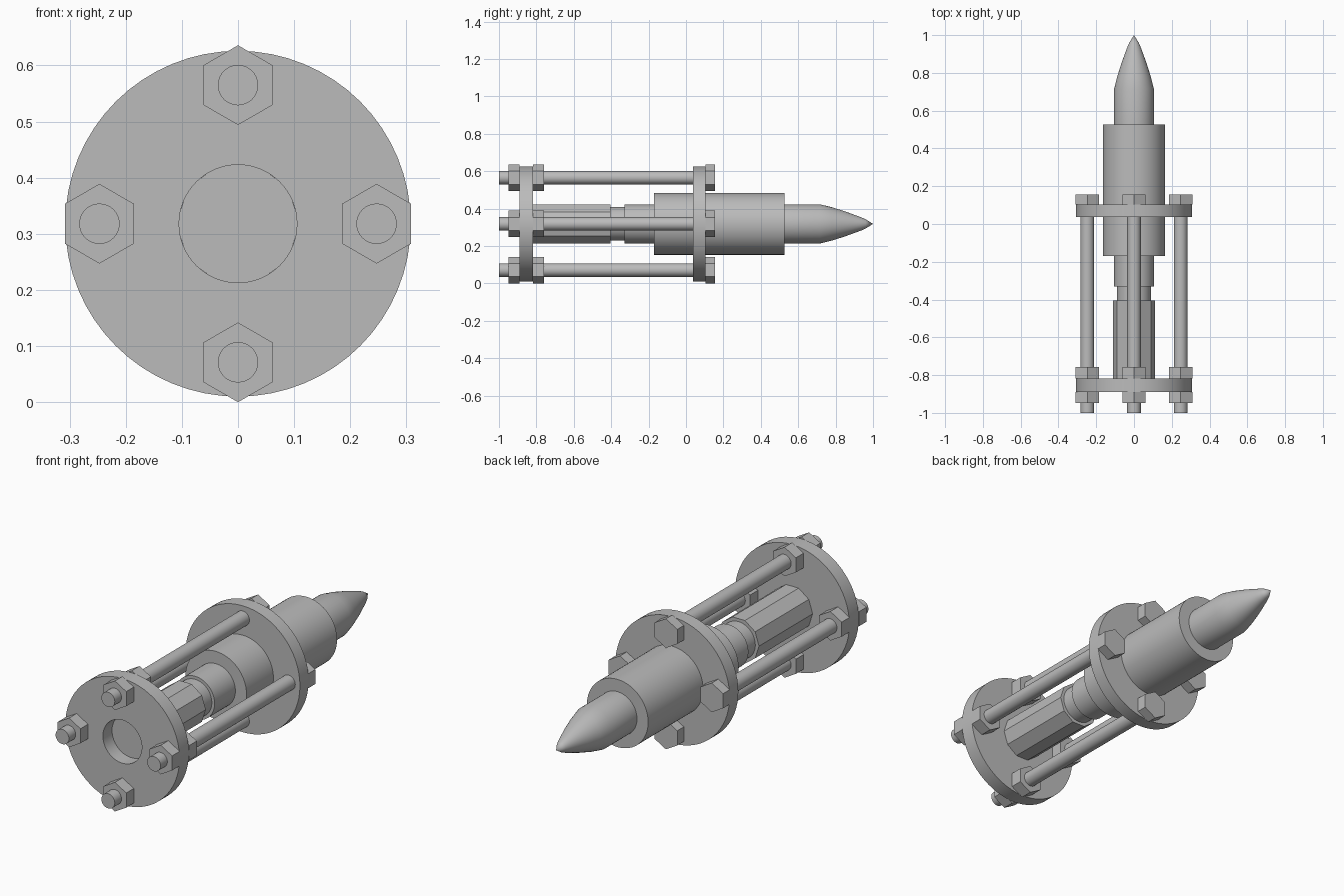
import bpy, bmesh, math
from mathutils import Vector

cube = bpy.data.objects.get("Cube")
if cube:
    bpy.data.objects.remove(cube, do_unlink=True)

AXIS_Z = 0.318      # height of the long axis
BOLT_CIRCLE = 0.247

metal = bpy.data.materials.new("grey_metal")
metal.use_nodes = True
colour = (0.5, 0.5, 0.5, 1)
metal.diffuse_color = colour
metal.node_tree.nodes["Principled BSDF"].inputs["Base Color"].default_value = colour


def turned(name, profile, sides=64, x=0, z=0, phase=0, closed=False, smooth=True):
    """Spin (radius, y) points about a line parallel to y."""
    bm = bmesh.new()
    rings = []
    for r, y in profile:
        if r == 0:
            rings.append([bm.verts.new((0, y, 0))] * sides)
            continue
        ring = []
        for i in range(sides):
            a = phase + math.tau * i / sides
            ring.append(bm.verts.new((r * math.cos(a), y, r * math.sin(a))))
        rings.append(ring)
    pairs = list(zip(rings, rings[1:]))
    if closed:
        pairs.append((rings[-1], rings[0]))
    for a, b in pairs:
        for i in range(sides):
            j = (i + 1) % sides
            corners = list(dict.fromkeys((a[i], a[j], b[j], b[i])))
            bm.faces.new(corners)
    if not closed:
        for ring in (rings[0], rings[-1]):
            if ring[0] is not ring[1]:
                bm.faces.new(ring)
    bmesh.ops.recalc_face_normals(bm, faces=bm.faces)
    mesh = bpy.data.meshes.new(name)
    bm.to_mesh(mesh)
    bm.free()
    mesh.materials.append(metal)
    obj = bpy.data.objects.new(name, mesh)
    bpy.context.collection.objects.link(obj)
    obj.location = Vector((x, 0, AXIS_Z + z))
    if smooth:
        bpy.ops.object.select_all(action='DESELECT')
        obj.select_set(True)
        bpy.context.view_layer.objects.active = obj
        bpy.ops.object.shade_smooth_by_angle(angle=math.radians(25))
    return obj


def rod(name, radius, y0, y1, **options):
    return turned(name, [(radius, y0), (radius, y1)], **options)


# Flanges: the front one is bored through
turned("front_flange", [(0.308, -0.89), (0.308, -0.818),
                        (0.105, -0.818), (0.105, -0.89)], closed=True)
rod("rear_flange", 0.308, 0.037, 0.104)

# Central shaft, from the faceted bar to the pointed tip
rod("faceted_bar", 0.11, -0.82, -0.405, sides=10, smooth=False)
rod("neck", 0.09, -0.41, -0.325)
rod("collar", 0.105, -0.33, -0.165)
rod("main_barrel", 0.165, -0.17, 0.527)
turned("pointed_tip", [(0.105, 0.52), (0.105, 0.715), (0.089, 0.78),
                       (0.067, 0.85), (0.036, 0.935), (0.025, 0.96), (0, 1.0)])

# Four tie bolts, each with a head and two nuts
for side, angle in zip(("left", "top", "right", "bottom"), range(4)):
    place = dict(x=BOLT_CIRCLE * math.cos(angle * math.pi / 2),
                 z=BOLT_CIRCLE * math.sin(angle * math.pi / 2))
    rod(side + "_tie_rod", 0.036, -1.0, 0.11, sides=32, **place)
    for part, y0, y1 in (("outer_nut", -0.948, -0.89),
                         ("inner_nut", -0.818, -0.758),
                         ("bolt_head", 0.104, 0.155)):
        rod(f"{side}_{part}", 0.071, y0, y1, sides=6,
            phase=math.pi / 2, smooth=False, **place)
